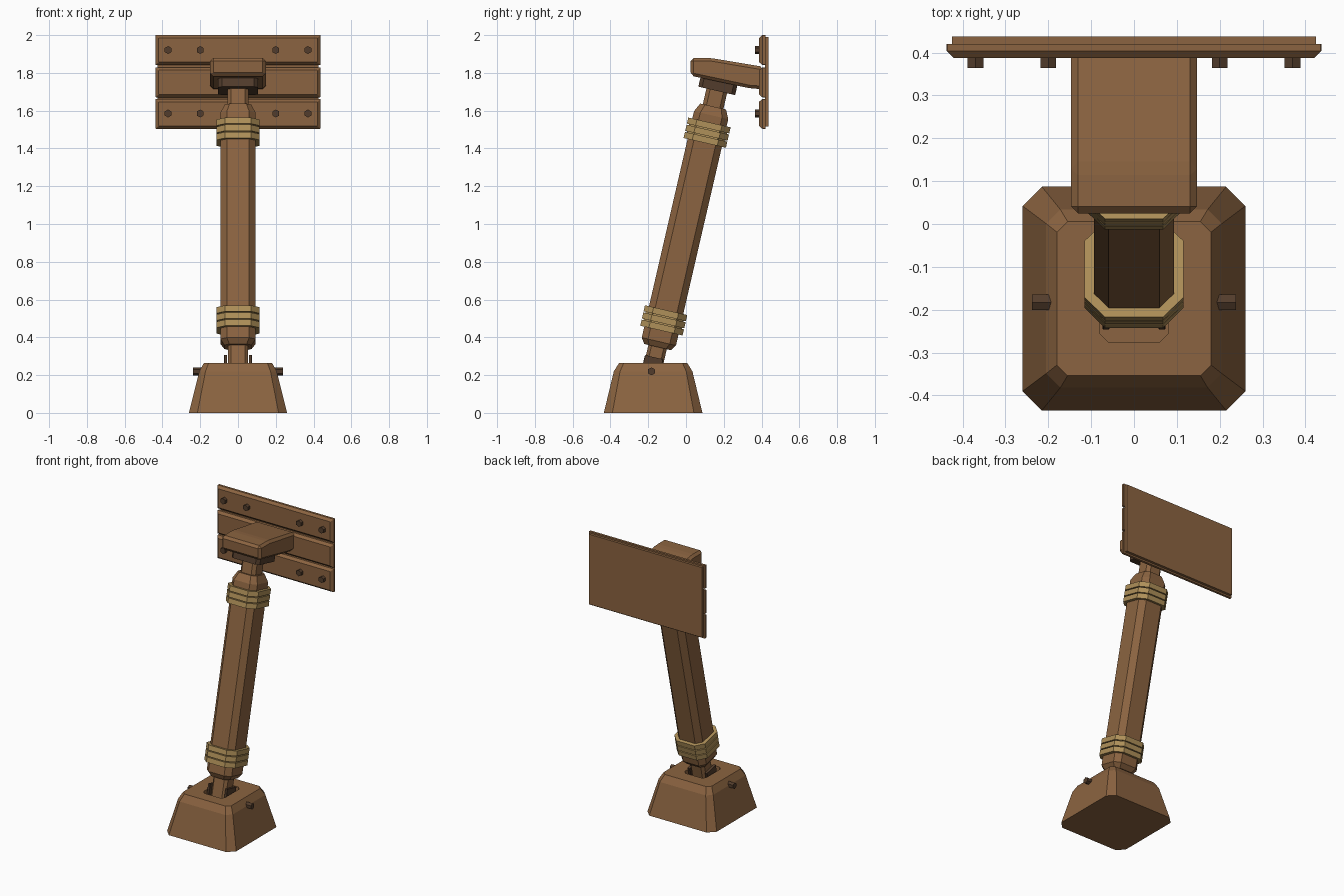
import bpy, bmesh, math
from mathutils import Matrix

if "Cube" in bpy.data.objects:
    bpy.data.objects.remove(bpy.data.objects["Cube"], do_unlink=True)


def material(name, rgb):
    m = bpy.data.materials.new(name)
    m.use_nodes = True
    m.diffuse_color = (*rgb, 1)
    m.node_tree.nodes["Principled BSDF"].inputs["Base Color"].default_value = (*rgb, 1)
    return m


wood = material("brown wood", (0.26, 0.127, 0.052))
rope = material("tan rope", (0.43, 0.28, 0.10))
dark = material("dark wood", (0.085, 0.046, 0.025))


def finish(bm, name, mat, matrix=Matrix()):
    bmesh.ops.recalc_face_normals(bm, faces=bm.faces)
    bm.transform(matrix)
    mesh = bpy.data.meshes.new(name)
    bm.to_mesh(mesh)
    bm.free()
    mesh.materials.append(mat)
    obj = bpy.data.objects.new(name, mesh)
    bpy.context.collection.objects.link(obj)
    return obj


def loft(name, mat, sections, matrix=Matrix()):
    """Stack chamfered rectangles: (height, half x, half y, corner cut, y offset)."""
    bm = bmesh.new()
    rings = []
    for h, x, y, c, oy in sections:
        outline = [(x, c - y), (x, y - c), (x - c, y), (c - x, y),
                   (-x, y - c), (-x, c - y), (c - x, -y), (x - c, -y)]
        rings.append([bm.verts.new((px, py + oy, h)) for px, py in outline])
    for a, b in zip(rings, rings[1:]):
        for i in range(8):
            j = (i + 1) % 8
            bm.faces.new((a[i], a[j], b[j], b[i]))
    bm.faces.new(rings[0])
    bm.faces.new(rings[-1])
    return finish(bm, name, mat, matrix)


def extrude_x(name, mat, profile, half, bevel=0):
    """Extrude a (y, z) profile along x, with optional chamfered edges."""
    bm = bmesh.new()
    face = bm.faces.new([bm.verts.new((-half, y, z)) for y, z in profile])
    out = bmesh.ops.extrude_face_region(bm, geom=[face])
    for v in out["geom"]:
        if isinstance(v, bmesh.types.BMVert):
            v.co.x = half
    bmesh.ops.recalc_face_normals(bm, faces=bm.faces)
    if bevel:
        bmesh.ops.bevel(bm, geom=bm.edges[:], offset=bevel, segments=1,
                        profile=0.5, affect='EDGES')
    return finish(bm, name, mat)


def bolt(name, location, turn):
    bm = bmesh.new()
    bmesh.ops.create_cone(bm, cap_ends=True, segments=6, radius1=0.021,
                          radius2=0.021, depth=0.045)
    rot = Matrix.Rotation(turn, 4, 'Z') @ Matrix.Rotation(math.pi / 2, 4, 'X')
    finish(bm, name, dark, Matrix.Translation(location) @ rot)


# Foot block with a socket sunk into its top
mid = -0.174
loft("foot_block", wood, [
    (0, 0.26, 0.261, 0.045, mid), (0.22, 0.205, 0.208, 0.033, mid),
    (0.265, 0.18, 0.18, 0.025, mid), (0.265, 0.08, 0.097, 0.02, -0.178),
    (0.16, 0.08, 0.097, 0.02, -0.178)])
for side, label in ((1, "left"), (-1, "right")):
    bolt(f"foot_bolt_{label}", (side * 0.215, -0.183, 0.22), math.pi / 2)

# Leaning post: everything here shares one tilted axis
lean = Matrix.Translation((0, -0.12, 0.48)) @ Matrix.Rotation(math.radians(-13), 4, 'X')
loft("post", wood, [
    (-0.135, 0.072, 0.072, 0.026, 0), (-0.105, 0.093, 0.093, 0.034, 0),
    (1.125, 0.093, 0.093, 0.034, 0), (1.172, 0.07, 0.07, 0.026, 0)], lean)
loft("lower_neck", wood, [(t, 0.054, 0.05, 0.017, 0) for t in (-0.32, -0.12)], lean)
loft("upper_neck", wood, [(t, 0.056, 0.056, 0.02, 0) for t in (1.16, 1.29)], lean)
loft("top_plate", dark, [(t, 0.105, 0.1, 0.02, 0) for t in (1.257, 1.31)], lean)

# Hinge cheeks beside the lower neck
for side, label in ((1, "left"), (-1, "right")):
    loft(f"hinge_cheek_{label}", dark,
         [(t, 0.008, 0.05, 0.002, 0) for t in (-0.32, -0.19)],
         Matrix.Translation((side * 0.065, -0.006, 0)) @ lean)

# Rope wraps, three turns at each end
for label, centre in (("lower", 0.01), ("upper", 1.03)):
    for n in (-1, 0, 1):
        t = centre + n * 0.039
        loft(f"{label}_rope_{n + 2}", rope,
             [(t + s * 0.0165, 0.115, 0.115, 0.047, 0) for s in (-1, 1)], lean)
    loft(f"{label}_rope_core", rope,
         [(centre + s * 0.05, 0.104, 0.104, 0.042, 0) for s in (-1, 1)], lean)

# Wedge bracket joining the post to the board
extrude_x("bracket", wood, [(0.025, 1.785), (0.025, 1.879), (0.05, 1.879),
                            (0.13, 1.878), (0.41, 1.834), (0.41, 1.714),
                            (0.34, 1.718)][:1] + [(0.025, 1.879), (0.13, 1.879),
                            (0.41, 1.832), (0.41, 1.714), (0.34, 1.718)], 0.147, 0.016)

# Board: three chamfered planks on a backing panel
for n, z in enumerate((1.583, 1.75, 1.921)):
    h = 0.079
    matrix = Matrix.Translation((0, 0.42, z)) @ Matrix.Rotation(math.pi / 2, 4, 'X')
    loft(f"plank_{n + 1}", wood, [
        (0, 0.437, h, 0.002, 0), (0.016, 0.437, h, 0.002, 0),
        (0.033, 0.42, h - 0.015, 0.002, 0)], matrix)
extrude_x("backing_panel", wood, [(0.418, 1.515), (0.418, 1.99),
                                  (0.437, 1.99), (0.437, 1.515)], 0.425)
for row, z in (("lower", 1.585), ("upper", 1.921)):
    for n, x in enumerate((-0.37, -0.2, 0.2, 0.37)):
        bolt(f"{row}_board_bolt_{n + 1}", (x, 0.387, z), 0)
